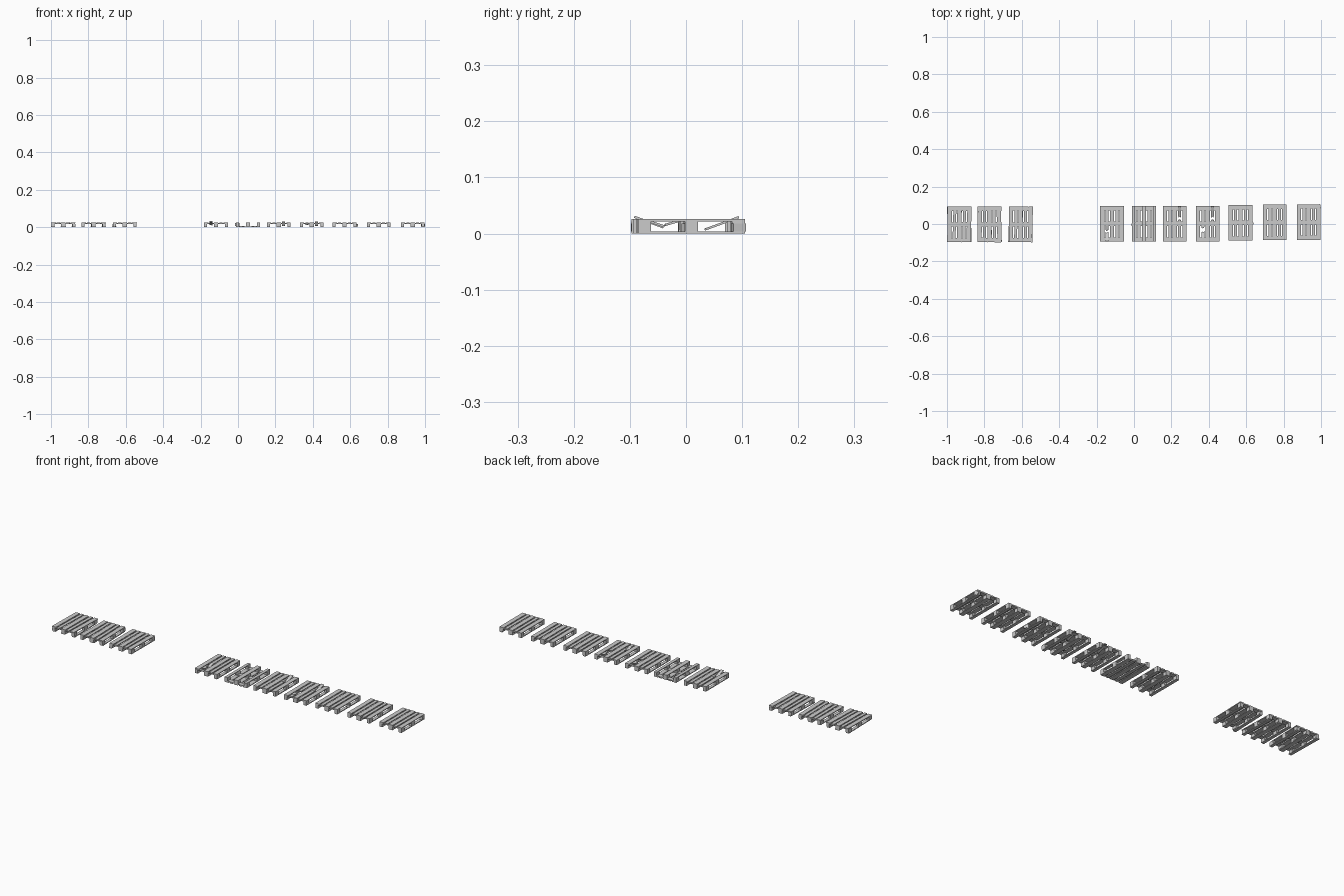
import bpy, bmesh, math, random
from mathutils import Matrix, Vector

if "Cube" in bpy.data.objects:
    bpy.data.objects.remove(bpy.data.objects["Cube"])

random.seed(4)
S = 0.19 / 1200            # pallet proportions: 1200 x 800
L, HALF_W = 0.19, 400 * S
HEIGHT = 0.0255
END_Y = L / 2 - 72 * S     # centre of the end rows of blocks
DECK = [(-327.5, 145), (-164, 100), (0, 145), (164, 100), (327.5, 145)]
RUNNERS = [(-350, 100), (0, 145), (350, 100)]


def box(bm, center, size, yaw=0.0):
    mat = (Matrix.Translation(center) @ Matrix.Rotation(math.radians(yaw), 4, 'Z')
           @ Matrix.Diagonal((*size, 1)))
    bmesh.ops.create_cube(bm, size=1, matrix=mat)


def plank(bm, x, w, y0, y1, z0, z1, jag0=False, jag1=False, tilt=0.0, pivot=None):
    """Plank along y, with optional splintered ends and a tilt about x."""
    def end(y, jag):
        if not jag:
            return [(x - w / 2, y), (x + w / 2, y)]
        steps = [0.003, -0.005, 0.004, -0.003, 0.005]
        return [(x - w / 2 + w * i / 4, y + d) for i, d in enumerate(steps)]
    outline = end(y0, jag0) + end(y1, jag1)[::-1]
    face = bm.faces.new([bm.verts.new((px, py, z0)) for px, py in outline])
    ext = bmesh.ops.extrude_face_region(bm, geom=[face])['geom']
    top = [v for v in ext if isinstance(v, bmesh.types.BMVert)]
    bmesh.ops.translate(bm, verts=top, vec=(0, 0, z1 - z0))
    if tilt:
        verts = list({v for v in top} | set(face.verts))
        bmesh.ops.rotate(bm, verts=verts, cent=Vector(pivot),
                         matrix=Matrix.Rotation(math.radians(tilt), 3, 'X'))


def pallet(name, cx, cy, broken=None, twisted=None, wobble=0.0, flip=False):
    bm = bmesh.new()
    broken, twisted = broken or {}, twisted or {}
    z0, z1 = 0.0215, HEIGHT

    def yaw():
        return random.uniform(-wobble, wobble)

    # deck boards, some of them snapped
    for i, (bx, bw) in enumerate(DECK):
        x, w, kinds = bx * S, bw * S, broken.get(i)
        if kinds == 'front':
            plank(bm, x, w, -L / 2, -0.045, z0, z1, jag1=True,
                  tilt=-20, pivot=(0, -0.076, z0))
            plank(bm, x, w, -0.036, -0.010, z0, z1, jag0=True,
                  tilt=16, pivot=(0, -0.010, z1))
            plank(bm, x, w, -0.010, L / 2, z0, z1)
        elif kinds == 'sag':
            plank(bm, x, w, -L / 2, -0.072, z0, z1)
            plank(bm, x, w, -0.072, -0.042, z0, z1, jag1=True,
                  tilt=-18, pivot=(0, -0.072, z1))
            plank(bm, x, w, -0.022, L / 2, z0, z1, jag0=True)
        elif kinds == 'back':
            plank(bm, x, w, -L / 2, 0.022, z0, z1, jag1=True)
            plank(bm, x, w, 0.035, L / 2, z0, z1, jag0=True,
                  tilt=20, pivot=(0, 0.078, z0))
        else:
            box(bm, (x, 0, (z0 + z1) / 2), (w, L, z1 - z0), yaw())

    # cross boards under the deck
    for y in (-END_Y, 0, END_Y):
        box(bm, (0, y, 0.01975), (2 * HALF_W, 145 * S, 0.0035), yaw() * 0.6)

    # blocks and runners
    for i, (bx, bw) in enumerate(RUNNERS):
        box(bm, (bx * S, 0, 0.002), (bw * S, L, 0.004), yaw())
        for j, y in enumerate((-END_Y, 0, END_Y)):
            dx, angle = twisted.get((i, j), (0, yaw() * 2))
            box(bm, (bx * S + dx, y, 0.011), (bw * S, 145 * S, 0.014), angle)

    if flip:
        bmesh.ops.rotate(bm, verts=bm.verts, cent=(0, 0, HEIGHT / 2),
                         matrix=Matrix.Rotation(math.pi, 3, 'Y'))
    bmesh.ops.recalc_face_normals(bm, faces=bm.faces)
    mesh = bpy.data.meshes.new(name)
    bm.to_mesh(mesh)
    bm.free()
    ob = bpy.data.objects.new(name, mesh)
    ob.location = (cx, cy, 0)
    bpy.context.collection.objects.link(ob)


# loosely nailed pallets
for n, x in enumerate((-0.934, -0.773, -0.606)):
    pallet(f"crooked_pallet_{n + 1}", x, -0.002, wobble=2.2)

# damaged pallets
pallet("snapped_front_pallet", -0.118, 0.001, broken={1: 'front'})
pallet("upturned_pallet", 0.053, 0.001, twisted={(2, 1): (0.002, 25)}, flip=True)
pallet("snapped_back_pallet", 0.218, 0.001, broken={3: 'back'})
pallet("twice_snapped_pallet", 0.394, 0.001, broken={3: 'back', 1: 'sag'})
pallet("loose_block_pallet", 0.569, 0.006, twisted={(2, 1): (0.005, 30)})

# sound pallets
pallet("sound_pallet", 0.752, 0.009)
pallet("turned_corner_pallet", 0.934, 0.010, twisted={(2, 2): (0.0, 14)})
